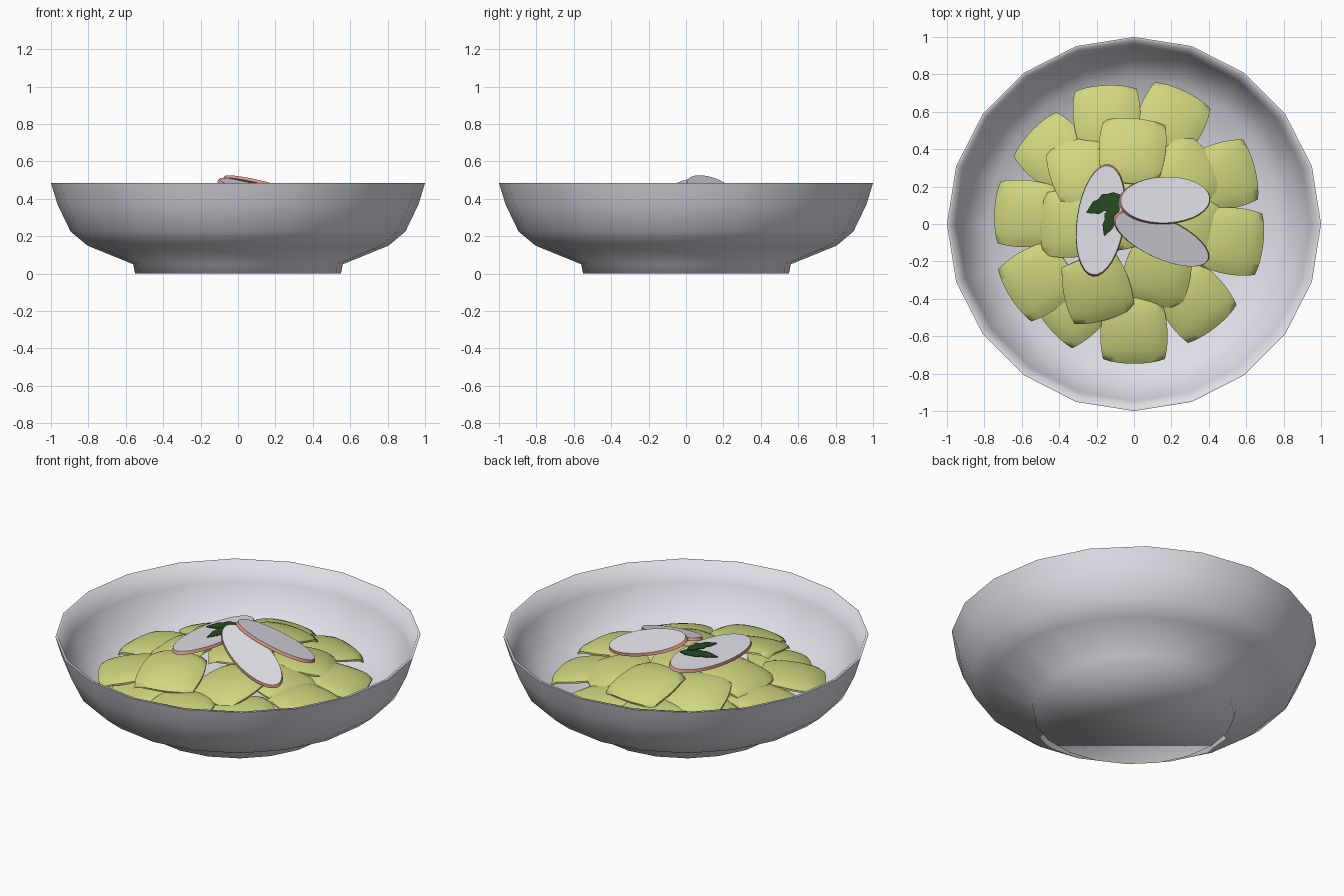
import bpy, bmesh, math
from mathutils import Matrix, Vector

if "Cube" in bpy.data.objects:
    bpy.data.objects.remove(bpy.data.objects["Cube"])


def material(name, r, g, b):
    m = bpy.data.materials.new(name)
    m.diffuse_color = (r, g, b, 1)
    m.use_nodes = True
    m.node_tree.nodes["Principled BSDF"].inputs["Base Color"].default_value = m.diffuse_color
    return m


WHITE = material("white_glaze", 0.78, 0.78, 0.85)
PASTA = material("pasta_green", 0.63, 0.67, 0.21)
SLICE = material("slice_white", 0.75, 0.75, 0.81)
PINK = material("skin_pink", 0.72, 0.30, 0.24)
LEAF = material("leaf_green", 0.02, 0.07, 0.016)


def finish(name, bm, mats, angle=40, matrix=None):
    me = bpy.data.meshes.new(name)
    bmesh.ops.recalc_face_normals(bm, faces=bm.faces)
    bm.to_mesh(me)
    bm.free()
    for m in mats:
        me.materials.append(m)
    ob = bpy.data.objects.new(name, me)
    bpy.context.collection.objects.link(ob)
    if matrix:
        ob.matrix_world = matrix
    bpy.ops.object.select_all(action='DESELECT')
    ob.select_set(True)
    bpy.context.view_layer.objects.active = ob
    bpy.ops.object.shade_smooth_by_angle(angle=math.radians(angle))
    return ob


# Bowl: 20-sided lathe, outside profile then inside profile
profile = [(0.55, 0), (0.56, 0.05), (0.805, 0.15), (0.895, 0.225), (0.965, 0.37), (1.0, 0.485),
           (0.985, 0.485), (0.946, 0.37), (0.875, 0.24), (0.785, 0.17), (0.53, 0.08)]
N = 20
bm = bmesh.new()
rings = [[bm.verts.new((r * math.cos(math.tau * i / N), r * math.sin(math.tau * i / N), z))
          for i in range(N)] for r, z in profile]
for a, b in zip(rings, rings[1:]):
    for i in range(N):
        j = (i + 1) % N
        bm.faces.new((a[i], a[j], b[j], b[i]))
bm.faces.new(rings[0])
bm.faces.new(rings[-1])
finish("bowl", bm, [WHITE], 88)


# Pasta pillow: bowed square, gently domed on top, drooping corners
def pillow(name, x, y, z, tilt, size=0.157, turn=0):
    bm = bmesh.new()
    n = 10
    grid = {}
    for s in (1, -1):
        for i in range(n + 1):
            for j in range(n + 1):
                u, v = 2 * i / n - 1, 2 * j / n - 1
                px = size * u * (1 + 0.14 * (1 - v * v)) * (1 + 0.05 * v)
                py = size * v * (1 + 0.14 * (1 - u * u))
                dome = ((1 - u * u) * (1 - v * v)) ** 0.7
                h = (0.036 if s > 0 else -0.008) * dome - 0.02 * (u * v) ** 6 + s * 0.005
                grid[s, i, j] = bm.verts.new((px, py, h))
        for i in range(n):
            for j in range(n):
                bm.faces.new([grid[s, i + a, j + b] for a, b in ((0, 0), (1, 0), (1, 1), (0, 1))])
    # side strip
    edge = ([(i, 0) for i in range(n)] + [(n, j) for j in range(n)]
            + [(i, n) for i in range(n, 0, -1)] + [(0, j) for j in range(n, 0, -1)])
    for p, q in zip(edge, edge[1:] + edge[:1]):
        bm.faces.new((grid[1, *p], grid[1, *q], grid[-1, *q], grid[-1, *p]))
    yaw = math.atan2(y, x) - math.pi / 2 + math.radians(turn)
    M = (Matrix.Translation((x, y, z)) @ Matrix.Rotation(yaw, 4, 'Z')
         @ Matrix.Rotation(-math.radians(tilt), 4, 'X'))
    finish(name, bm, [PASTA], 60, M)


# x, y, z, turn of each piece
outer = [(-0.145, 0.565, 0.26, -12), (0.195, 0.55, 0.245, -6), (-0.42, 0.375, 0.245, -2),
         (0.475, 0.255, 0.25, -14), (-0.57, 0.055, 0.26, 3), (0.515, -0.09, 0.26, 3),
         (-0.51, -0.30, 0.26, 2), (0.325, -0.415, 0.25, 0), (-0.32, -0.44, 0.235, -14),
         (0.0, -0.57, 0.26, 0)]
inner = [(-0.01, 0.39, 0.345, -6), (-0.27, 0.28, 0.32, -28), (0.27, 0.26, 0.305, -4),
         (-0.33, 0.0, 0.335, 0), (-0.20, -0.335, 0.345, -14), (0.125, -0.26, 0.32, -40),
         (0.30, -0.03, 0.30, 0)]
# two pieces lie turned to the side instead of pointing straight outwards
inner[4] = (-0.20, -0.345, 0.345, -14 + 60)
for k, (x, y, z, t) in enumerate(outer):
    pillow(f"outer_pasta_{k + 1}", x, y, z, 10, turn=t)
for k, (x, y, z, t) in enumerate(inner):
    pillow(f"inner_pasta_{k + 1}", x, y, z, 13, turn=t)
pillow("centre_pasta", -0.02, 0.05, 0.36, 2, 0.15)


# Vegetable slices: thin oval discs with pink skin round the edge
def veg_slice(name, head, tail, width, roll):
    head, tail = Vector(head), Vector(tail)
    d = tail - head
    M = (Matrix.Translation((head + tail) / 2)
         @ Matrix.Rotation(math.atan2(d.y, d.x), 4, 'Z')
         @ Matrix.Rotation(-math.atan2(d.z, d.xy.length), 4, 'Y')
         @ Matrix.Rotation(math.radians(roll), 4, 'X'))
    bm = bmesh.new()
    bmesh.ops.create_cone(bm, cap_ends=True, segments=32, radius1=1, radius2=0.97, depth=1)
    bmesh.ops.scale(bm, vec=(d.length / 2, width / 2, 0.017), verts=bm.verts)
    for f in bm.faces:
        f.material_index = 1 if len(f.verts) == 4 else 0
    finish(name, bm, [SLICE, PINK], 40, M)


veg_slice("left_slice", (-0.135, 0.32, 0.44), (-0.22, -0.28, 0.43), 0.26, 6)
veg_slice("back_slice", (-0.08, 0.115, 0.515), (0.41, 0.14, 0.385), 0.26, -12)
veg_slice("front_slice", (-0.105, 0.04, 0.505), (0.40, -0.195, 0.36), 0.22, 9)


# Garnish leaves: thin pointed blades with toothed edges
def leaf(name, base, tip, width):
    base, tip = Vector(base), Vector(tip)
    d = tip - base
    side = Vector((-d.y, d.x, 0)).normalized()
    prof = [0.05, 0.65, 0.75, 1.0, 0.7, 0.75, 0.4, 0.02]
    bm = bmesh.new()
    rows = []
    for i, w in enumerate(prof):
        t = i / (len(prof) - 1)
        c = base + d * t + Vector((0, 0, 0.006 * math.sin(math.pi * t)))
        rows.append([bm.verts.new(c + side * (s * w * width / 2)) for s in (-1, 0, 1)])
    for a, b in zip(rows, rows[1:]):
        for k in (0, 1):
            bm.faces.new((a[k], a[k + 1], b[k + 1], b[k]))
    bmesh.ops.recalc_face_normals(bm, faces=bm.faces)
    bmesh.ops.solidify(bm, geom=bm.faces[:], thickness=0.004)
    finish(name, bm, [LEAF], 30)


leaf("leaf_large", (-0.07, 0.155, 0.468), (-0.255, 0.06, 0.450), 0.10)
leaf("leaf_small", (-0.09, 0.12, 0.472), (-0.16, -0.065, 0.460), 0.08)
